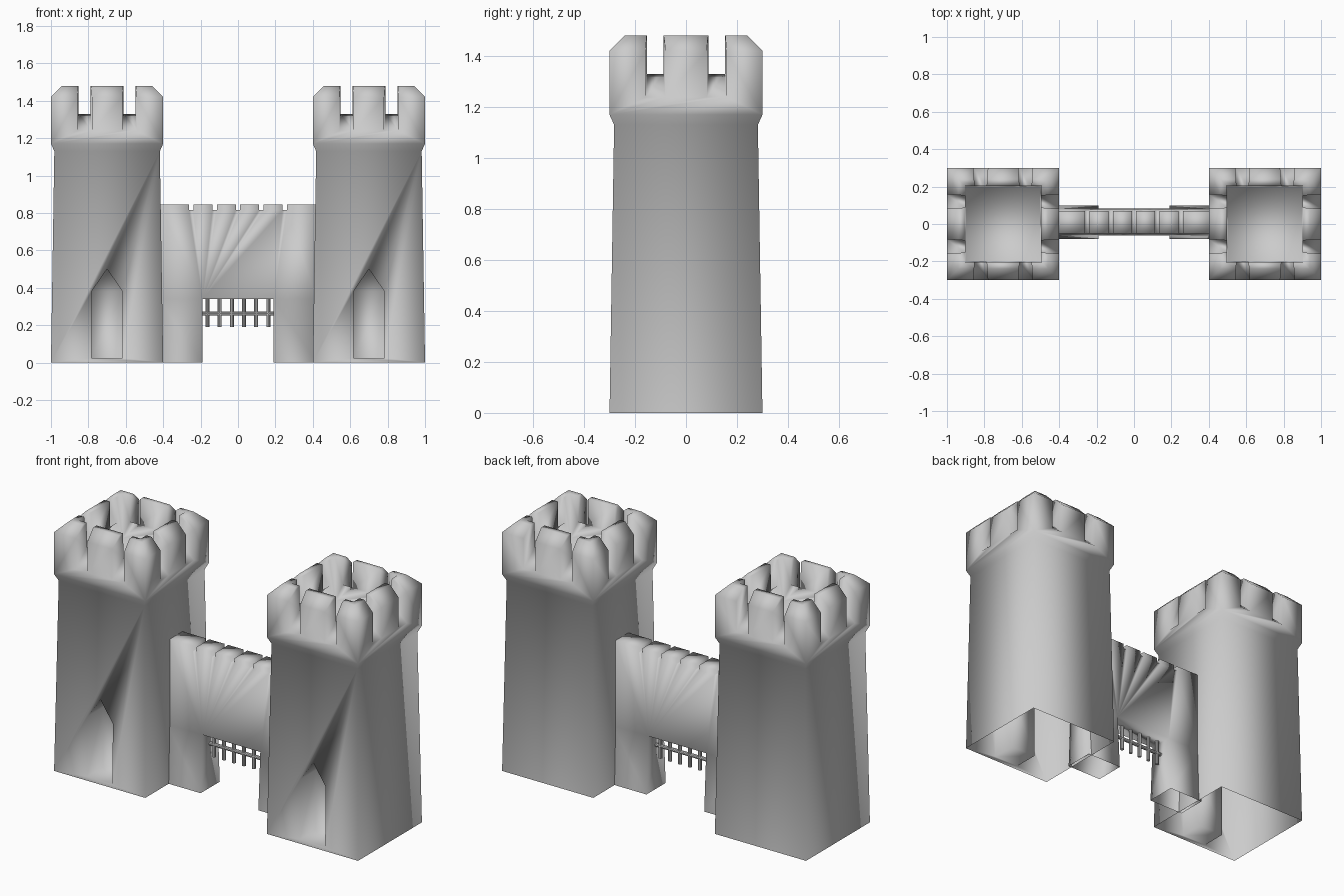
import bpy, bmesh, math

cube = bpy.data.objects.get("Cube")
if cube:
    bpy.data.objects.remove(cube)

stone = bpy.data.materials.new("grey_stone")
stone.use_nodes = True
GREY = (0.6, 0.6, 0.6, 1)
stone.diffuse_color = GREY
stone.node_tree.nodes["Principled BSDF"].inputs["Base Color"].default_value = GREY


def loft(bm, rings):
    """Bridge equal-sized point rings and cap both ends."""
    loops = [[bm.verts.new(p) for p in ring] for ring in rings]
    n = len(loops[0])
    faces = [bm.faces.new(loops[0]), bm.faces.new(loops[-1])]
    for a, b in zip(loops, loops[1:]):
        for i in range(n):
            j = (i + 1) % n
            faces.append(bm.faces.new((a[i], a[j], b[j], b[i])))
    bmesh.ops.recalc_face_normals(bm, faces=faces)


def rect(hx, hy, z, y=0):
    return [(-hx, y - hy, z), (hx, y - hy, z), (hx, y + hy, z), (-hx, y + hy, z)]


def make_object(name, bm):
    mesh = bpy.data.meshes.new(name)
    bm.to_mesh(mesh)
    bm.free()
    mesh.materials.append(stone)
    obj = bpy.data.objects.new(name, mesh)
    bpy.context.collection.objects.link(obj)
    return obj


def carve(obj, cutter):
    """Subtract the cutter, then open the underside of the shell."""
    mod = obj.modifiers.new("carve", 'BOOLEAN')
    mod.operation = 'DIFFERENCE'
    mod.solver = 'EXACT'
    mod.object = cutter
    bpy.context.view_layer.update()
    mesh = bpy.data.meshes.new_from_object(
        obj.evaluated_get(bpy.context.evaluated_depsgraph_get()))
    obj.modifiers.clear()
    obj.data = mesh
    bpy.data.objects.remove(cutter)
    bm = bmesh.new()
    bm.from_mesh(mesh)
    base = [f for f in bm.faces if all(v.co.z < 0.001 for v in f.verts)]
    bmesh.ops.delete(bm, geom=base, context='FACES')
    for f in bm.faces:
        f.smooth = True
    bm.to_mesh(mesh)
    bm.free()


# Towers: tapered shaft, flared head, chamfered rim and sunken roof
for side, name in ((-1, "right_tower"), (1, "left_tower")):
    bm = bmesh.new()
    profile = [(0.3, 0), (0.282, 1.13), (0.3, 1.17), (0.3, 1.42),
               (0.24, 1.48), (0.205, 1.48), (0.2, 1.22)]
    loft(bm, [rect(r, r, z) for r, z in profile])
    tower = make_object(name, bm)

    # Two sloping gaps on each side of the battlements
    bm = bmesh.new()
    for quarter in range(4):
        c, s = round(math.cos(quarter * math.pi / 2)), round(math.sin(quarter * math.pi / 2))
        for offset in (-0.12, 0.12):
            gap = [[(x, y, z) for x, y, z in
                    ((offset - 0.04, -0.32, low), (offset + 0.04, -0.32, low),
                     (offset + 0.03, -0.17, high), (offset - 0.03, -0.17, high))]
                   for low, high in ((1.22, 1.36), (1.6, 1.6))]
            loft(bm, [[(c * x - s * y, s * x + c * y, z) for x, y, z in ring]
                      for ring in gap])
    # Pointed door recess
    door = [(-0.083, 0.025), (0.083, 0.025), (0.083, 0.38), (0, 0.5), (-0.083, 0.38)]
    loft(bm, [[(x, y, z) for x, z in door] for y in (-0.4, -0.15)])
    carve(tower, make_object("cutter", bm))
    tower.location.x = 0.7 * side

# Gate wall: tapering slab with a square gateway and a notched top
WALL_Y = 0.01
bm = bmesh.new()
loft(bm, [rect(0.42, 0.09, 0, WALL_Y), rect(0.42, 0.072, 0.34, WALL_Y),
          rect(0.42, 0.06, 0.845, WALL_Y)])
wall = make_object("gate_wall", bm)
bm = bmesh.new()
loft(bm, [rect(0.19, 0.2, -0.1), rect(0.19, 0.2, 0.34)])
for k in range(-2, 3):
    notch = [[(x + 0.125 * k, y, z) for x, y, z in rect(0.012, 0.2, h)]
             for h in (0.815, 0.9)]
    loft(bm, notch)
carve(wall, make_object("cutter", bm))


# Portcullis: round vertical bars on one crossbar
def bar(name, location, length, rotation=(0, 0, 0)):
    bpy.ops.mesh.primitive_cylinder_add(vertices=10, radius=0.011, depth=length,
                                        location=location, rotation=rotation)
    obj = bpy.context.object
    obj.name = name
    obj.data.materials.append(stone)
    bpy.ops.object.shade_smooth_by_angle()


for k in range(6):
    bar("portcullis_bar_%d" % (k + 1), (-0.163 + 0.065 * k, WALL_Y, 0.27), 0.16)
bar("portcullis_crossbar", (0, WALL_Y, 0.262), 0.38, (0, math.pi / 2, 0))
